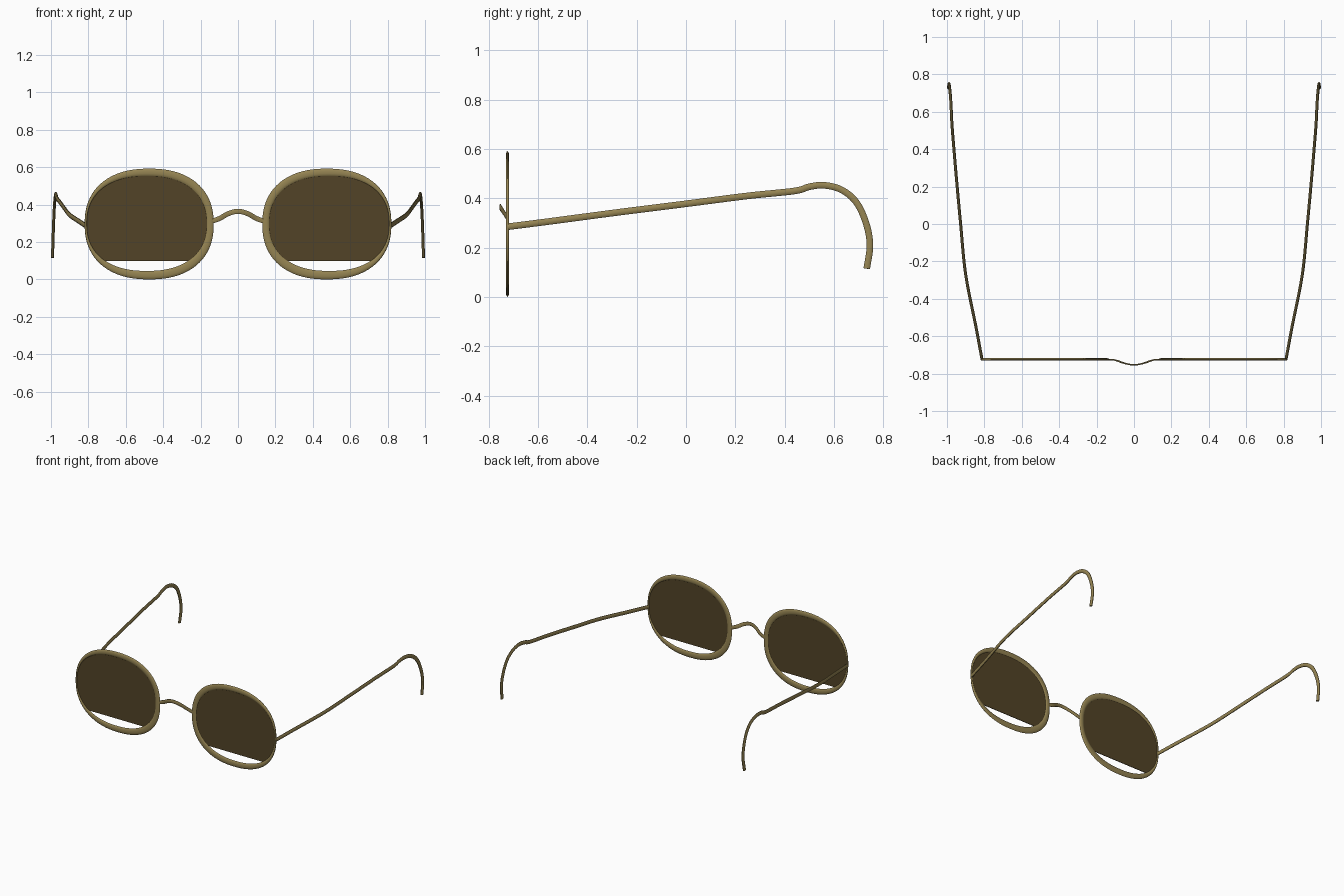
import bpy, bmesh, math
from mathutils import Vector

cube = bpy.data.objects.get("Cube")
if cube:
    bpy.data.objects.remove(cube, do_unlink=True)


def material(name, colour):
    m = bpy.data.materials.new(name)
    m.use_nodes = True
    m.diffuse_color = colour
    bsdf = next(n for n in m.node_tree.nodes if n.type == "BSDF_PRINCIPLED")
    bsdf.inputs["Base Color"].default_value = colour
    return m


GOLD = material("antique gold", (0.30, 0.23, 0.085, 1))
BROWN = material("dark brown lens", (0.085, 0.057, 0.02, 1))
FRAME_Y = -0.724


def finish(name, bm, mat, smooth=True):
    bmesh.ops.recalc_face_normals(bm, faces=bm.faces)
    mesh = bpy.data.meshes.new(name)
    bm.to_mesh(mesh)
    bm.free()
    mesh.materials.append(mat)
    obj = bpy.data.objects.new(name, mesh)
    bpy.context.collection.objects.link(obj)
    if smooth:
        bpy.ops.object.select_all(action="DESELECT")
        obj.select_set(True)
        bpy.context.view_layer.objects.active = obj
        bpy.ops.object.shade_smooth_by_angle(angle=math.radians(50))
    return obj


def bridge_rings(bm, a, b):
    n = len(a)
    for i in range(n):
        j = (i + 1) % n
        bm.faces.new((a[i], a[j], b[j], b[i]))


# Rounded oval outlines: centre x, centre z, half width, half height
OUTER = (0.475, 0.296, 0.345, 0.296)
INNER = (0.488, 0.298, 0.320, 0.253)


def oval(shape, count=96, power=2.3):
    cx, cz, rx, rz = shape
    points = []
    for i in range(count):
        a = math.tau * i / count
        c, s = math.cos(a), math.sin(a)
        points.append((cx + rx * math.copysign(abs(c) ** (2 / power), c),
                       cz + rz * math.copysign(abs(s) ** (2 / power), s)))
    return points


def make_rim(name, side):
    # A rounded section swept between the inner and outer outlines
    bm = bmesh.new()
    outer, inner = oval(OUTER), oval(INNER)
    rings = []
    for k in range(10):
        a = math.tau * k / 10
        t = 0.5 + 0.5 * math.cos(a)
        y = FRAME_Y + 0.007 * math.sin(a)
        rings.append([bm.verts.new((side * (p[0] * (1 - t) + q[0] * t), y,
                                    p[1] * (1 - t) + q[1] * t))
                      for p, q in zip(inner, outer)])
    for k in range(10):
        bridge_rings(bm, rings[k], rings[(k + 1) % 10])
    finish(name, bm, GOLD)


def make_lens(name, side):
    # Thin plate with its lower edge cut straight, leaving a gap over the rim
    bm = bmesh.new()
    cx, cz, rx, rz = INNER
    outline = [p for p in oval((cx, cz, rx + 0.002, rz + 0.003)) if p[1] > 0.095]
    front, back = [[bm.verts.new((side * x, FRAME_Y + dy, z)) for x, z in outline]
                   for dy in (-0.002, 0.002)]
    bridge_rings(bm, front, back)
    bm.faces.new(front)
    bm.faces.new(back)
    finish(name, bm, BROWN, smooth=False)


def smooth_path(points, steps=6):
    pts = [Vector(p) for p in points]
    pts = [2 * pts[0] - pts[1]] + pts + [2 * pts[-1] - pts[-2]]
    path = []
    for a, b, c, d in zip(pts, pts[1:], pts[2:], pts[3:]):
        for i in range(steps):
            t = i / steps
            path.append(0.5 * (2 * b + (c - a) * t + (2 * a - 5 * b + 4 * c - d) * t ** 2
                               + (3 * b - a - 3 * c + d) * t ** 3))
    return path + [pts[-2]]


def sweep(name, points, across, half_across, half_tall, sides=10):
    # Oval wire along a path; "across" is the thin direction
    bm = bmesh.new()
    path = smooth_path(points)
    rings = []
    for i, p in enumerate(path):
        tangent = (path[min(i + 1, len(path) - 1)] - path[max(i - 1, 0)]).normalized()
        u = Vector(across)
        u = (u - tangent * u.dot(tangent)).normalized()
        v = tangent.cross(u)
        rings.append([bm.verts.new(p + u * half_across * math.cos(math.tau * k / sides)
                                   + v * half_tall * math.sin(math.tau * k / sides))
                      for k in range(sides)])
    for a, b in zip(rings, rings[1:]):
        bridge_rings(bm, a, b)
    bm.faces.new(rings[0])
    bm.faces.new(rings[-1])
    finish(name, bm, GOLD)


# Temple arm from hinge, over the ear, down to the hook tip
ARM = [(0.813, -0.722, 0.285), (0.845, -0.55, 0.307), (0.9, -0.27, 0.344),
       (0.927, 0.0, 0.378), (0.95, 0.25, 0.41), (0.966, 0.44, 0.430),
       (0.971, 0.5, 0.447), (0.975, 0.56, 0.453), (0.978, 0.63, 0.435),
       (0.982, 0.69, 0.385), (0.986, 0.73, 0.3), (0.989, 0.746, 0.21),
       (0.992, 0.733, 0.115)]

for side, word in ((1, "left"), (-1, "right")):
    make_rim(word + "_rim", side)
    make_lens(word + "_lens", side)
    sweep(word + "_temple_arm", [(side * x, y, z) for x, y, z in ARM],
          (1, 0, 0), 0.008, 0.014)

# Nose bridge, arched upward and forward
HALF = [(0.145, FRAME_Y, 0.31), (0.1, -0.728, 0.325), (0.05, -0.745, 0.352)]
sweep("nose_bridge",
      [(-x, y, z) for x, y, z in HALF] + [(0, -0.753, 0.364)] + HALF[::-1],
      (0, 1, 0), 0.004, 0.014)
